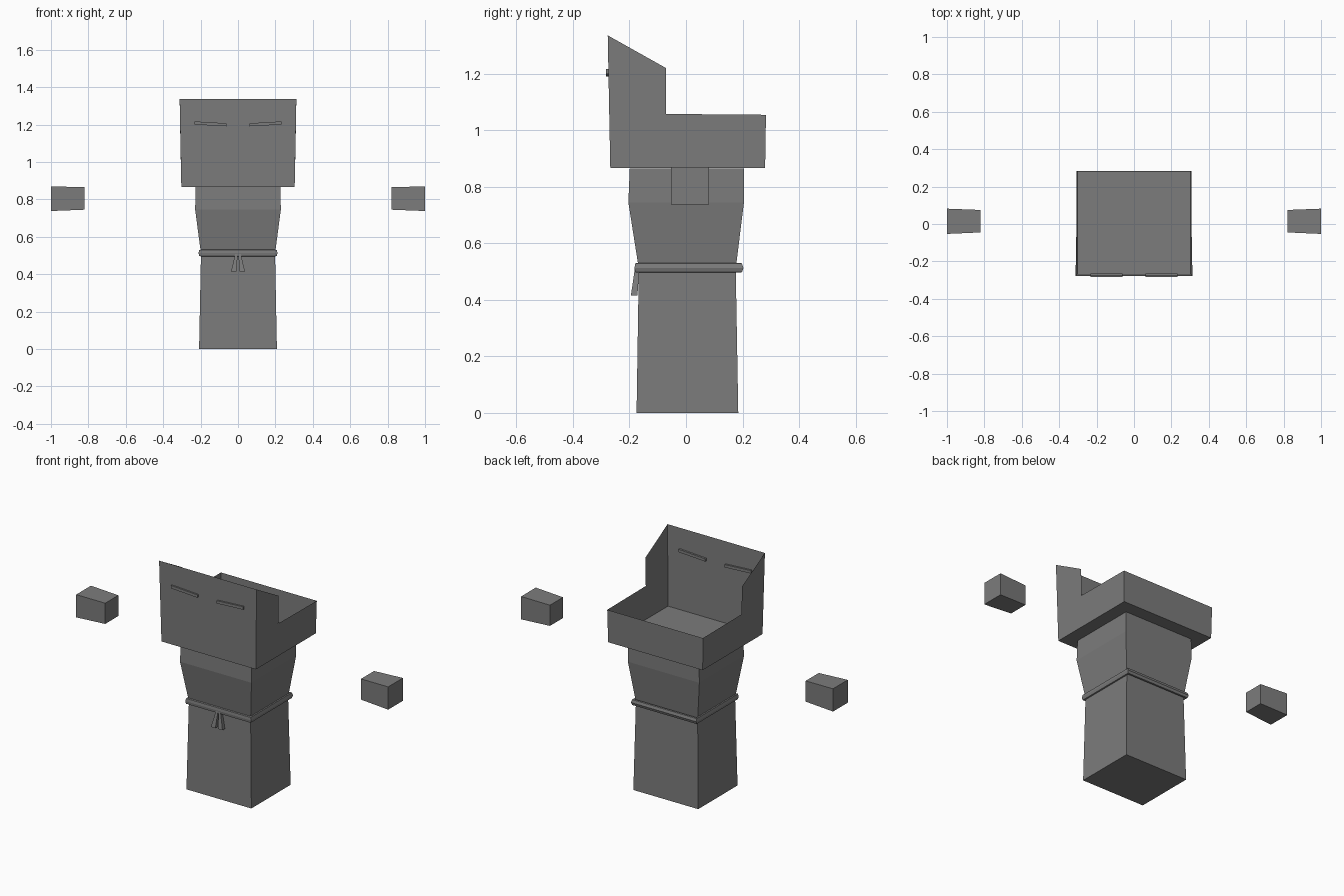
import bpy
import bmesh

if "Cube" in bpy.data.objects:
    bpy.data.objects.remove(bpy.data.objects["Cube"])

grey = bpy.data.materials.new("plain grey")
grey.diffuse_color = (0.2, 0.2, 0.2, 1)
grey.use_nodes = True
grey.node_tree.nodes["Principled BSDF"].inputs["Base Color"].default_value = grey.diffuse_color


def finish(bm, name):
    bmesh.ops.recalc_face_normals(bm, faces=bm.faces)
    mesh = bpy.data.meshes.new(name)
    bm.to_mesh(mesh)
    bm.free()
    mesh.materials.append(grey)
    obj = bpy.data.objects.new(name, mesh)
    bpy.context.collection.objects.link(obj)
    return obj


def loft(name, rings, caps=True, closed=False):
    """Join rings of four points each with flat quads."""
    bm = bmesh.new()
    vs = [[bm.verts.new(p) for p in ring] for ring in rings]
    pairs = list(zip(vs, vs[1:])) + ([(vs[-1], vs[0])] if closed else [])
    for a, b in pairs:
        for i in range(4):
            j = (i + 1) % 4
            bm.faces.new((a[i], a[j], b[j], b[i]))
    if caps:
        bm.faces.new(vs[0])
        bm.faces.new(vs[-1])
    return finish(bm, name)


def flat_ring(z, x, y0, y1):
    return [(-x, y0, z), (x, y0, z), (x, y1, z), (-x, y1, z)]


def side_ring(x, y0, y1, z0, z1):
    return [(x, y0, z0), (x, y1, z0), (x, y1, z1), (x, y0, z1)]


# Robe body, pinched at the waist
loft("robe_body", [flat_ring(0, 0.208, -0.175, 0.185),
                   flat_ring(0.51, 0.198, -0.167, 0.176),
                   flat_ring(0.745, 0.229, -0.204, 0.205),
                   flat_ring(0.865, 0.227, -0.199, 0.205)])

# Belt with a faceted closed cross-section
loft("belt", [flat_ring(0.513, 0.190, -0.160, 0.168),
              flat_ring(0.531, 0.200, -0.172, 0.190),
              flat_ring(0.529, 0.207, -0.180, 0.198),
              flat_ring(0.513, 0.211, -0.182, 0.203),
              flat_ring(0.498, 0.207, -0.180, 0.198),
              flat_ring(0.496, 0.200, -0.172, 0.190)], caps=False, closed=True)

# Open head shell: floor, stepped side walls, tall front, low back
bm = bmesh.new()
profile = [(-0.268, 0.867, 0.303), (0.280, 0.867, 0.303), (0.283, 1.055, 0.307),
           (-0.070, 1.058, 0.307), (-0.070, 1.220, 0.310), (-0.277, 1.336, 0.312)]
left, right = [[bm.verts.new((s * x, y, z)) for y, z, x in profile] for s in (-1, 1)]
for side in (left, right):
    bm.faces.new((side[0], side[1], side[2], side[3]))
    bm.faces.new((side[0], side[3], side[4], side[5]))
for i, j in ((0, 1), (1, 2), (5, 0)):
    bm.faces.new((left[i], left[j], right[j], right[i]))
finish(bm, "head_shell")

for s, label in ((-1, "left"), (1, "right")):
    # Narrow slanted eye bar passing through the front wall
    loft(label + "_eye", [side_ring(s * 0.062, -0.284, -0.264, 1.191, 1.207),
                          side_ring(s * 0.232, -0.284, -0.264, 1.200, 1.217)])
    # Floating hand, flared outwards
    loft(label + "_hand", [side_ring(s * 0.82, -0.045, 0.075, 0.745, 0.865),
                           side_ring(s * 1.00, -0.053, 0.082, 0.738, 0.870)])
    # Hanging belt end
    loft(label + "_belt_end", [
        [(s * 0.009, -0.195, 0.415), (s * 0.037, -0.195, 0.415),
         (s * 0.037, -0.172, 0.415), (s * 0.009, -0.172, 0.415)],
        [(s * 0.001, -0.181, 0.512), (s * 0.014, -0.181, 0.512),
         (s * 0.014, -0.165, 0.512), (s * 0.001, -0.165, 0.512)]])
